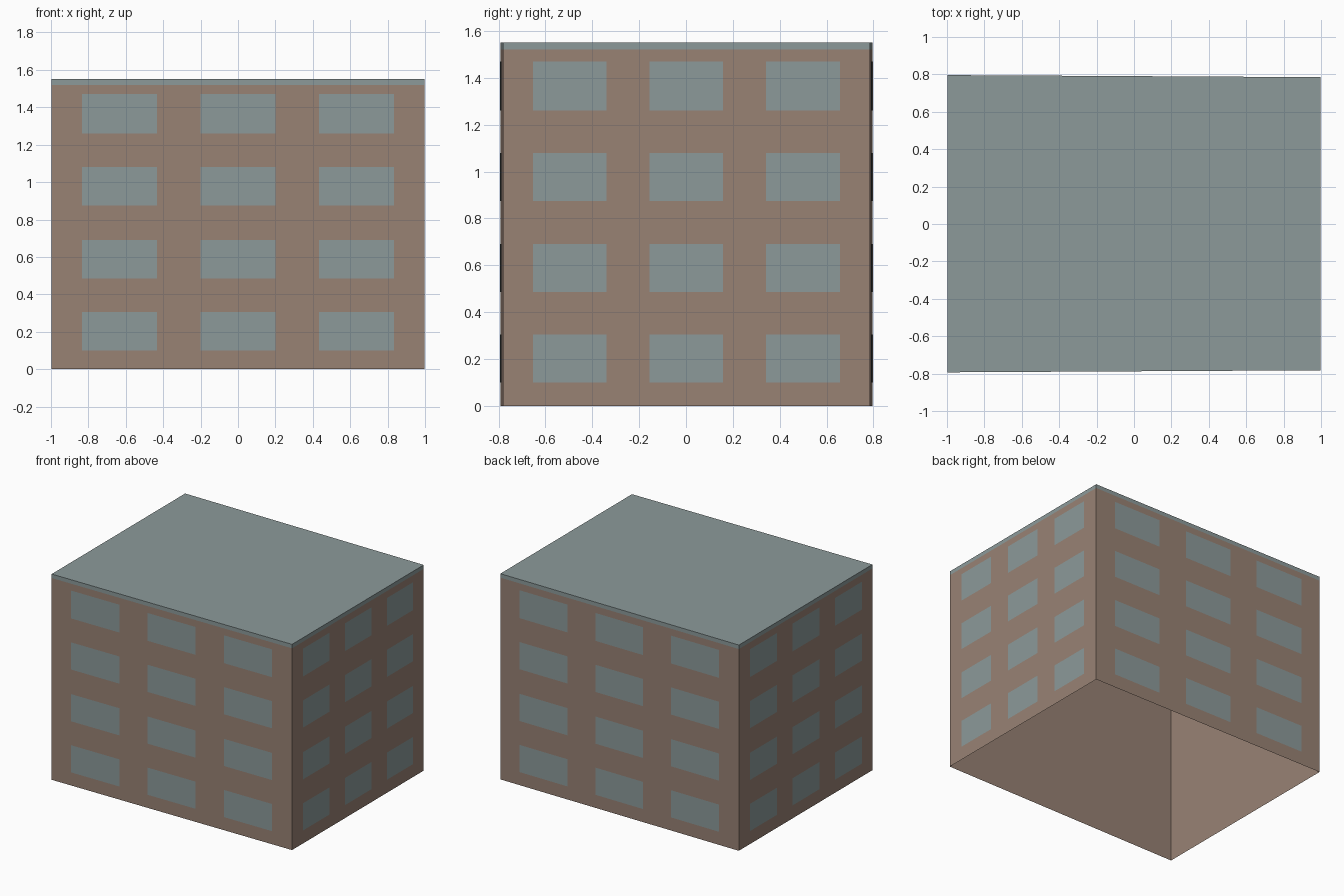
import bpy
import bmesh
from mathutils import Vector

cube = bpy.data.objects.get("Cube")
if cube:
    bpy.data.objects.remove(cube, do_unlink=True)


def make_material(name, colour):
    mat = bpy.data.materials.new(name)
    mat.use_nodes = True
    mat.diffuse_color = colour
    mat.node_tree.nodes["Principled BSDF"].inputs["Base Color"].default_value = colour
    return mat


brown = make_material("brown wall", (0.314, 0.223, 0.175, 1))
grey = make_material("blue grey", (0.262, 0.323, 0.323, 1))


def add_object(name, bm, mat):
    mesh = bpy.data.meshes.new(name)
    bm.to_mesh(mesh)
    bm.free()
    mesh.materials.append(mat)
    obj = bpy.data.objects.new(name, mesh)
    bpy.context.scene.collection.objects.link(obj)
    return obj


# Slightly tapered footprint, anticlockwise from the front corner at -x
FOOTPRINT = [Vector(p) for p in ((-0.998, -0.793, 0), (0.998, -0.782, 0),
                                 (0.998, 0.785, 0), (-0.998, 0.796, 0))]
EAVES, TOP = 1.52, 1.55


def shell(name, low, high, mat, capped):
    """Open sheet around the footprint, with an optional flat cap."""
    bm = bmesh.new()
    rings = [[bm.verts.new(p + Vector((0, 0, z))) for p in FOOTPRINT]
             for z in (low, high)]
    for i in range(4):
        j = (i + 1) % 4
        bm.faces.new((rings[0][i], rings[0][j], rings[1][j], rings[1][i]))
    if capped:
        bm.faces.new(rings[1])
    return add_object(name, bm, mat)


# Walls are open underneath; the roof is a shallow cap
shell("walls", 0, EAVES, brown, False)
shell("roof", EAVES, TOP, grey, True)

# Window plates: three columns on four floors of every wall
FLOORS = [(0.10, 0.305), (0.485, 0.69), (0.875, 1.08), (1.26, 1.47)]
COLUMNS = [(0.082, 0.283), (0.4, 0.6), (0.717, 0.918)]
SIDES = ("front", "left", "back", "right")

for i, side in enumerate(SIDES):
    start, end = FOOTPRINT[i], FOOTPRINT[(i + 1) % 4]
    along = end - start
    out = along.cross(Vector((0, 0, 1))).normalized() * 0.003
    bm = bmesh.new()
    for low, high in FLOORS:
        for a, b in COLUMNS:
            corners = ((a, low), (b, low), (b, high), (a, high))
            bm.faces.new([bm.verts.new(start + along * t + out + Vector((0, 0, z)))
                          for t, z in corners])
    add_object(side + "_windows", bm, grey)
